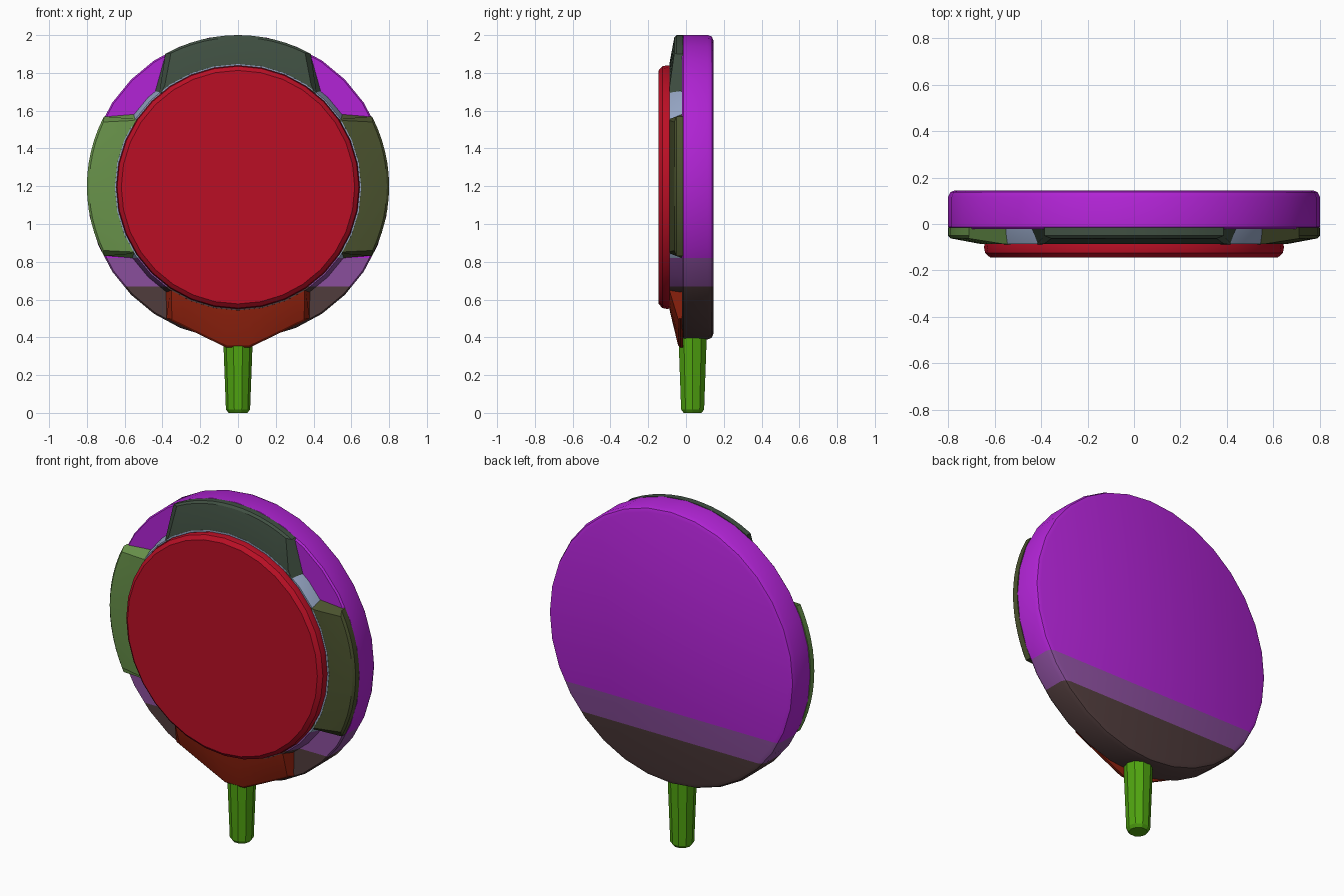
import bpy, bmesh, math
from mathutils import Vector, Matrix

if "Cube" in bpy.data.objects:
    bpy.data.objects.remove(bpy.data.objects["Cube"], do_unlink=True)

CENTRE = 1.195


def material(name, r, g, b):
    def lin(c):
        c /= 255
        return c / 12.92 if c < 0.04045 else ((c + 0.055) / 1.055) ** 2.4
    m = bpy.data.materials.new(name)
    colour = (lin(r), lin(g), lin(b), 1)
    m.diffuse_color = colour
    m.use_nodes = True
    m.node_tree.nodes["Principled BSDF"].inputs["Base Color"].default_value = colour
    return m


purple = material("purple", 178, 36, 214)
mauve = material("mauve", 138, 78, 156)
brown = material("brown", 80, 60, 60)
pale_blue = material("pale blue", 148, 164, 194)
slate_green = material("slate green", 64, 80, 66)
leaf_green = material("leaf green", 104, 146, 74)
olive = material("olive", 74, 82, 46)
rust = material("rust", 146, 34, 14)
red = material("red", 186, 15, 37)
bright_green = material("bright green", 80, 164, 16)


def finish(name, bm, mats, rule=None):
    bmesh.ops.recalc_face_normals(bm, faces=bm.faces)
    if rule:
        for f in bm.faces:
            f.material_index = rule(f.calc_center_median())
    mesh = bpy.data.meshes.new(name)
    bm.to_mesh(mesh)
    bm.free()
    for m in mats:
        mesh.materials.append(m)
    ob = bpy.data.objects.new(name, mesh)
    bpy.context.collection.objects.link(ob)
    bpy.ops.object.select_all(action="DESELECT")
    ob.select_set(True)
    bpy.context.view_layer.objects.active = ob
    bpy.ops.object.shade_smooth_by_angle(angle=math.radians(25))
    return ob


def turned(profile, sides):
    """Solid turned about z from (radius, height) pairs."""
    bm = bmesh.new()
    rings = [[bm.verts.new((r * math.cos(math.tau * i / sides),
                            r * math.sin(math.tau * i / sides), h))
              for i in range(sides)] for r, h in profile]
    for a, b in zip(rings, rings[1:]):
        for i in range(sides):
            j = (i + 1) % sides
            bm.faces.new((a[i], a[j], b[j], b[i]))
    bm.faces.new(rings[0])
    bm.faces.new(rings[-1])
    return bm


def disc(name, profile, mats, stretch=1.0):
    """Disc facing -y from (radius, y) pairs, banded by height if several colours."""
    bm = turned([(r, -y) for r, y in profile], 32)
    bm.transform(Matrix.Translation((0, 0, CENTRE)) @ Matrix.Scale(stretch, 4, (0, 0, 1))
                 @ Matrix.Rotation(math.pi / 2, 4, "X"))
    rule = None
    if len(mats) > 1:
        for z in (0.82, 0.67):
            bmesh.ops.bisect_plane(bm, geom=bm.verts[:] + bm.edges[:] + bm.faces[:],
                                   plane_co=(0, 0, z), plane_no=(0, 0, 1))
        rule = lambda c: 0 if c.z > 0.82 else 1 if c.z > 0.67 else 2
    return finish(name, bm, mats, rule)


def round_rim(s):
    return math.sqrt(0.8 ** 2 - s * s)


def pointed_rim(s):
    t = max(0, abs(s) - 0.06) / 0.32
    return 0.855 - 0.155 * t


def petal(name, mat, angle, inner, w_in, w_out, rim=round_rim, rim_y=-0.062, steps=12):
    """Raised rim pad with sloping outer face and chamfered ends."""
    out = Vector((math.cos(angle), 0, math.sin(angle)))
    side = Vector((-out.z, 0, out.x))
    chamfer = 0.03
    bm = bmesh.new()
    columns = []
    for i in range(steps + 1):
        u = 2 * i / steps - 1
        s_out = u * w_out
        s_front = u * (w_out - chamfer)
        s_in = u * (w_in - chamfer)
        s_mid = (s_in + s_front) / 2
        mid = max(inner + 0.02, math.sqrt(0.66 ** 2 - s_mid ** 2))
        points = [(u * w_in, inner, -0.015), (s_in, inner, -0.088),
                  (s_mid, mid, -0.086), (s_front, rim(s_front) - 0.012, rim_y),
                  (s_out, rim(s_out), rim_y + 0.012), (s_out, rim(s_out), -0.015)]
        columns.append([bm.verts.new(out * r + side * s + Vector((0, y, CENTRE + 0.005)))
                        for s, r, y in points])
    for a, b in zip(columns, columns[1:]):
        for i in range(len(a)):
            j = (i + 1) % len(a)
            bm.faces.new((a[i], a[j], b[j], b[i]))
    bm.faces.new(columns[0])
    bm.faces.new(columns[-1])
    return finish(name, bm, [mat])


# Main body, core and front plate
disc("back_disc", [(0.77, 0.145), (0.79, 0.137), (0.8, 0.115), (0.8, -0.012), (0.792, -0.022)],
     [purple, mauve, brown], stretch=1.008)
disc("core_ring", [(0.675, 0.0), (0.672, -0.03), (0.652, -0.087)], [pale_blue, mauve, brown])
disc("front_plate", [(0.64, -0.07), (0.645, -0.1), (0.64, -0.125), (0.618, -0.145)], [red])

# Four pads around the rim
petal("top_pad", slate_green, math.pi / 2, 0.47, 0.45, 0.385)
petal("left_pad", olive, 0, 0.53, 0.385, 0.37)
petal("right_pad", leaf_green, math.pi, 0.53, 0.385, 0.37)
petal("bottom_pad", rust, -math.pi / 2, 0.53, 0.385, 0.38, pointed_rim, -0.042)

# Handle
handle = turned([(0.05, 0), (0.064, 0.018), (0.077, 0.36), (0.077, 0.43)], 10)
handle.transform(Matrix.Translation((0, 0.035, 0)))
finish("handle", handle, [bright_green])
